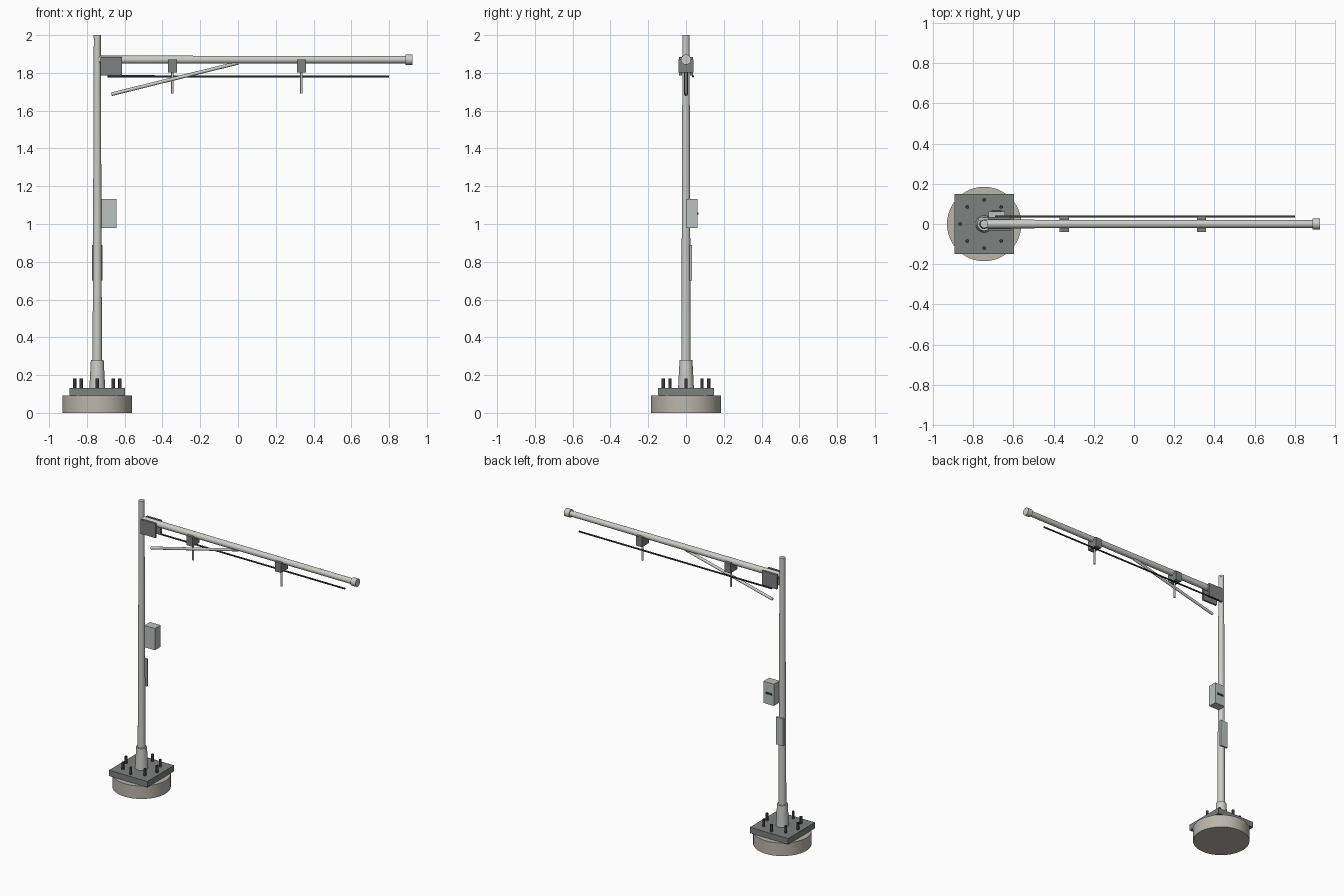
import bpy, math
from mathutils import Vector

if "Cube" in bpy.data.objects:
    bpy.data.objects.remove(bpy.data.objects["Cube"])

def material(name, rgb):
    m = bpy.data.materials.new(name)
    m.diffuse_color = (*rgb, 1)
    m.use_nodes = True
    m.node_tree.nodes["Principled BSDF"].inputs["Base Color"].default_value = m.diffuse_color
    return m

GALV = material("galvanised", (0.60, 0.61, 0.57))
STEEL = material("dark_steel", (0.20, 0.22, 0.21))
CONCRETE = material("concrete", (0.50, 0.47, 0.41))
CABINET = material("cabinet_grey", (0.50, 0.54, 0.52))
BLACK = material("black", (0.04, 0.04, 0.04))
PX = -0.745  # pole axis

def finish(name, mat):
    o = bpy.context.object
    o.name = name
    o.data.materials.append(mat)
    return o

def tube(name, a, b, r1, r2, mat, sides=32):
    a, b = Vector(a), Vector(b)
    d = b - a
    bpy.ops.mesh.primitive_cone_add(vertices=sides, radius1=r1, radius2=r2, depth=d.length,
                                    location=(a + b) / 2,
                                    rotation=d.to_track_quat('Z', 'Y').to_euler())
    o = finish(name, mat)
    bpy.ops.object.shade_smooth_by_angle(angle=math.radians(40))
    return o

def box(name, x, y, z, mat):
    lo, hi = Vector((x[0], y[0], z[0])), Vector((x[1], y[1], z[1]))
    bpy.ops.mesh.primitive_cube_add(size=1, location=(lo + hi) / 2)
    bpy.context.object.scale = hi - lo
    bpy.ops.object.transform_apply(location=False, rotation=False, scale=True)
    return finish(name, mat)

# Foundation, base plate and anchor bolts
tube("foundation", (PX, 0, 0), (PX, 0, 0.091), 0.185, 0.185, CONCRETE, 48)
box("base_plate", (PX - 0.148, PX + 0.148), (-0.148, 0.148), (0.091, 0.132), STEEL)
for i in range(8):
    t = i * math.pi / 4
    x, y = PX + 0.12 * math.cos(t), 0.12 * math.sin(t)
    tube("anchor_bolt", (x, y, 0.12), (x, y, 0.181), 0.009, 0.009, BLACK, 12)

# Tapered pole with collar and cap
tube("pole_collar", (PX, 0, 0.13), (PX, 0, 0.28), 0.042, 0.034, GALV)
tube("pole", (PX, 0, 0.13), (PX, 0, 1.99), 0.0255, 0.0185, GALV)
tube("pole_cap", (PX, 0, 1.985), (PX, 0, 2.0), 0.0195, 0.0195, GALV)

# Horizontal arm with end cap and diagonal brace
AZ = 1.87
tube("arm", (-0.735, 0, AZ), (0.89, 0, AZ), 0.0215, 0.019, GALV)
tube("arm_end_cap", (0.887, 0, AZ), (0.925, 0, AZ), 0.027, 0.027, GALV)
tube("arm_brace", (-0.67, 0, 1.687), (0, 0, 1.853), 0.0095, 0.0095, GALV, 20)

# Bracket plates either side of the arm joint
for s in (-1, 1):
    y = sorted((s * 0.022, s * 0.036))
    box("arm_bracket", (-0.727, -0.613), y, (1.785, 1.885), STEEL)

# Hangers with drop rods
for x in (-0.347, 0.336):
    box("hanger_clamp", (x - 0.023, x + 0.023), (-0.04, 0.04), (1.803, 1.87), STEEL)
    tube("drop_rod", (x, 0, 1.69), (x, 0, 1.82), 0.0065, 0.0065, GALV, 16)

# Cable under the arm
tube("cable", (-0.69, 0.037, 1.782), (0.80, 0.037, 1.782), 0.0055, 0.0055, BLACK, 12)

# Control cabinet with handle, and access cover below
box("control_cabinet", (-0.723, -0.642), (0.0, 0.062), (0.98, 1.132), CABINET)
box("cabinet_handle", (-0.708, -0.660), (0.060, 0.067), (1.050, 1.062), BLACK)
box("access_cover", (PX - 0.028, PX + 0.028), (0.018, 0.032), (0.70, 0.89), CABINET)
